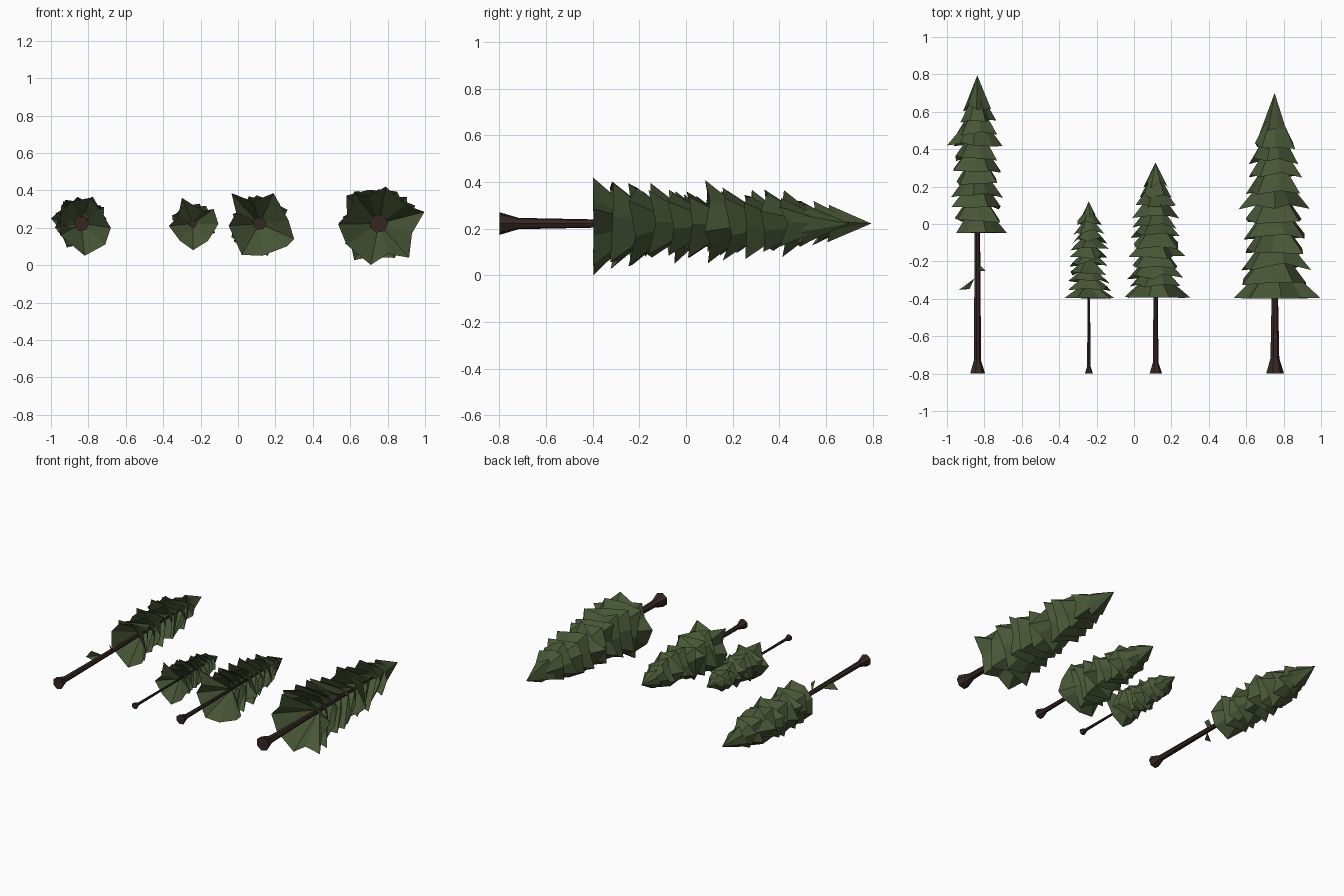
import bpy, bmesh, math, random
from mathutils import Vector

if "Cube" in bpy.data.objects:
    bpy.data.objects.remove(bpy.data.objects["Cube"])

random.seed(11)
AXIS_Z = 0.222


def material(name, color):
    m = bpy.data.materials.new(name)
    m.diffuse_color = (*color, 1)
    m.use_nodes = True
    m.node_tree.nodes["Principled BSDF"].inputs["Base Color"].default_value = m.diffuse_color
    return m


GREEN = material("needles", (0.062, 0.092, 0.036))
BROWN = material("bark", (0.035, 0.020, 0.016))


def finish(bm, name, mat):
    me = bpy.data.meshes.new(name)
    bm.to_mesh(me)
    bm.free()
    me.materials.append(mat)
    ob = bpy.data.objects.new(name, me)
    bpy.context.collection.objects.link(ob)
    return ob


def trunk(name, x, profile, sides=7):
    # tapered, flared trunk lying along y
    bm = bmesh.new()
    rings = []
    for y, r in profile:
        rings.append([bm.verts.new((x + r * math.cos(i * math.tau / sides), y,
                                    AXIS_Z + r * math.sin(i * math.tau / sides)))
                      for i in range(sides)])
    for a, b in zip(rings, rings[1:]):
        for i in range(sides):
            j = (i + 1) % sides
            bm.faces.new((a[i], b[i], b[j], a[j]))
    bm.faces.new(rings[0])
    bm.faces.new(rings[-1][::-1])
    bmesh.ops.recalc_face_normals(bm, faces=bm.faces)
    finish(bm, name, BROWN)


def tier(bm, x, rim, apex_y):
    # one open, ragged cone; rim is a list of (x, y, z)
    tip = bm.verts.new((x, apex_y, AXIS_Z))
    vs = [bm.verts.new(p) for p in rim]
    for i in range(len(vs)):
        bm.faces.new((tip, vs[i], vs[(i + 1) % len(vs)]))


def radius_at(profile, y):
    for (y0, r0), (y1, r1) in zip(profile, profile[1:]):
        if y0 <= y <= y1:
            return r0 + (r1 - r0) * (y - y0) / (y1 - y0)
    return profile[-1][1]


def foliage(name, x, profile, count, height, tip_y, sides, bottom):
    bm = bmesh.new()
    y0, y1 = profile[0][0], profile[-1][0]
    # lowest skirt, outline seen from below
    tier(bm, x, [(px, y0 + random.uniform(0, 0.006), pz) for px, pz in bottom], y0 + height)
    for k in range(1, count):
        t = k / (count - 1)
        y = y0 + (y1 - y0) * t
        r = radius_at(profile, y)
        start = random.uniform(0, math.tau)
        rim = []
        for i in range(sides):
            a = start + (i + random.uniform(-0.25, 0.25)) * math.tau / sides
            rr = r * (random.uniform(0.92, 1.12) if i % 2 == 0 else random.uniform(0.66, 0.92))
            yy = y + (random.uniform(-0.01, 0.01) if i % 2 == 0 else random.uniform(0, 0.03))
            rim.append((x + rr * math.cos(a), max(yy, y0), AXIS_Z + rr * math.sin(a)))
        tier(bm, x, rim, tip_y if k == count - 1 else min(y + height, tip_y - 0.03))
    finish(bm, name, GREEN)


# x, trunk (base, stem), foliage profile (y, radius), tiers, height, tip, sides, skirt outline
trees = [
    ("tall_slim", -0.838, (0.042, 0.019),
     [(-0.05, 0.145), (0.2, 0.148), (0.42, 0.135), (0.55, 0.095), (0.61, 0.08)], 11, 0.19, 0.795, 8,
     [(-0.68, 0.20), (-0.74, 0.30), (-0.79, 0.36), (-0.89, 0.34), (-0.95, 0.27),
      (-0.95, 0.16), (-0.82, 0.05), (-0.71, 0.11)]),
    ("small", -0.242, (0.023, 0.009),
     [(-0.4, 0.12), (-0.2, 0.108), (-0.05, 0.09), (0.0, 0.065), (0.035, 0.04)], 11, 0.10, 0.12, 8,
     [(-0.105, 0.22), (-0.13, 0.30), (-0.19, 0.29), (-0.30, 0.36), (-0.32, 0.26),
      (-0.37, 0.21), (-0.31, 0.13), (-0.24, 0.08), (-0.16, 0.13)]),
    ("medium", 0.115, (0.035, 0.015),
     [(-0.395, 0.165), (-0.2, 0.15), (0.0, 0.128), (0.12, 0.1), (0.2, 0.07)], 12, 0.16, 0.33, 8,
     [(0.30, 0.14), (0.27, 0.24), (0.19, 0.385), (0.08, 0.34), (-0.035, 0.385),
      (-0.01, 0.28), (-0.05, 0.21), (0.02, 0.055), (0.13, 0.05), (0.26, 0.10)]),
    ("large", 0.752, (0.050, 0.023),
     [(-0.4, 0.225), (-0.1, 0.19), (0.1, 0.175), (0.3, 0.15), (0.43, 0.115), (0.49, 0.085)], 12, 0.23, 0.70, 8,
     [(0.997, 0.285), (0.90, 0.32), (0.79, 0.42), (0.70, 0.37), (0.62, 0.385), (0.60, 0.29),
      (0.535, 0.22), (0.58, 0.11), (0.71, 0.001), (0.80, 0.06), (0.915, 0.04), (0.93, 0.17)]),
]
for name, x, (base, stem), prof, n, h, tip, sides, skirt in trees:
    trunk(name + "_trunk", x, [(-0.8, base), (-0.8 + 1.65 * base, stem * 1.08),
                               (prof[0][0], stem * 0.8), (tip - 0.15, stem * 0.25)])
    foliage(name + "_foliage", x, prof, n, h, tip, sides, skirt)

# widest needle spray, left of the slim tree
bm = bmesh.new()
vs = [bm.verts.new(p) for p in ((-0.85, 0.60, 0.23), (-1.0, 0.42, 0.25), (-0.92, 0.43, 0.15), (-0.93, 0.43, 0.31))]
bm.faces.new((vs[0], vs[1], vs[2]))
bm.faces.new((vs[0], vs[3], vs[1]))
finish(bm, "side_spray", GREEN)

# two stray sprigs on the bare trunk
for i, pts in enumerate((((-0.852, -0.29, 0.222), (-0.935, -0.352, 0.21), (-0.90, -0.345, 0.26), (-0.88, -0.348, 0.20)),
                         ((-0.83, -0.215, 0.222), (-0.795, -0.25, 0.26), (-0.83, -0.25, 0.29), (-0.81, -0.24, 0.22)))):
    bm = bmesh.new()
    v = [bm.verts.new(p) for p in pts]
    bm.faces.new((v[0], v[1], v[2]))
    bm.faces.new((v[0], v[3], v[1]))
    finish(bm, f"sprig_{i + 1}", GREEN)
